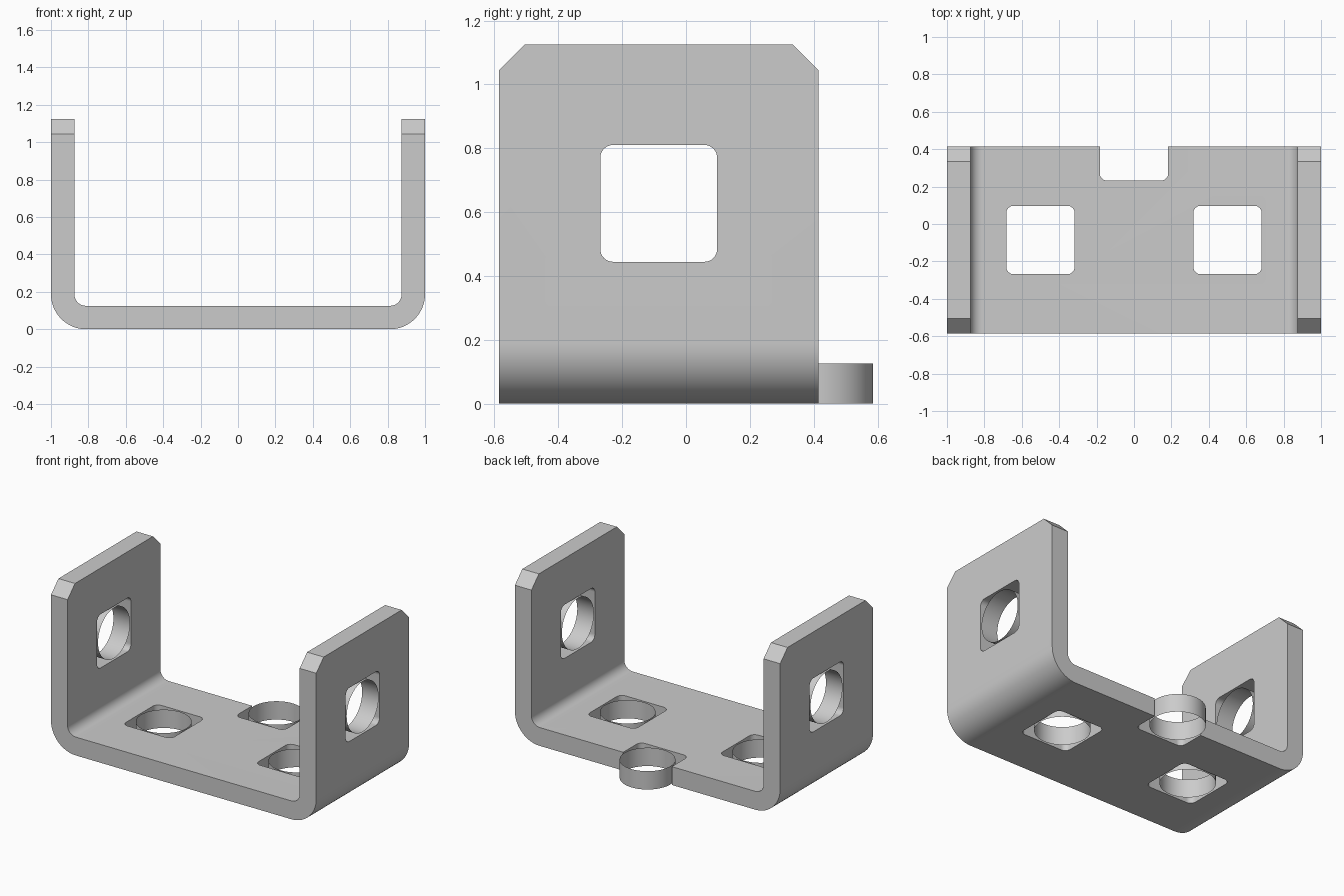
import bpy, bmesh, math
from mathutils import Matrix, Vector

if "Cube" in bpy.data.objects:
    bpy.data.objects.remove(bpy.data.objects["Cube"])

Y0, Y1 = -0.5855, 0.4145          # plate front and back edges
YC = (Y0 + Y1) / 2
T, H = 0.125, 1.125               # sheet thickness, wall height
HALF, TUBE_R = 0.183, 0.172       # square hole half size, tube radius


def arc(cx, cy, r, a0, a1, n):
    return [(cx + r * math.cos(math.radians(a0 + (a1 - a0) * i / n)),
             cy + r * math.sin(math.radians(a0 + (a1 - a0) * i / n))) for i in range(n + 1)]


def to_object(bm, name):
    mesh = bpy.data.meshes.new(name)
    bm.to_mesh(mesh)
    bm.free()
    ob = bpy.data.objects.new(name, mesh)
    bpy.context.collection.objects.link(ob)
    return ob


def prism(bm, points, direction):
    face = bm.faces.new([bm.verts.new(p) for p in points])
    ext = bmesh.ops.extrude_face_region(bm, geom=[face])
    verts = [v for v in ext["geom"] if isinstance(v, bmesh.types.BMVert)]
    bmesh.ops.translate(bm, verts=verts, vec=direction)
    bmesh.ops.recalc_face_normals(bm, faces=bm.faces[:])


def shade(ob):
    bpy.ops.object.select_all(action='DESELECT')
    ob.select_set(True)
    bpy.context.view_layer.objects.active = ob
    bpy.ops.object.shade_smooth_by_angle(angle=math.radians(30))


# Bent U-shaped sheet: right half of the profile, then mirrored
R, r = 0.1875, 0.0625
outer = [(1, H)] + arc(1 - R, R, R, 0, -90, 16)
inner = arc(1 - T - r, T + r, r, -90, 0, 12) + [(1 - T, H)]
right = inner + outer
left = [(-x, z) for x, z in reversed(right)]
bm = bmesh.new()
prism(bm, [(x, Y0, z) for x, z in right + left], Vector((0, Y1 - Y0, 0)))
# Chamfered top corners of the walls
corners = [e for e in bm.edges
           if all(abs(v.co.z - H) < 1e-5 for v in e.verts)
           and abs(e.verts[0].co.y - e.verts[1].co.y) < 1e-5]
bmesh.ops.bevel(bm, geom=corners, offset=0.08, offset_type='OFFSET',
                segments=1, profile=0.5, affect='EDGES')
bracket = to_object(bm, "bracket")

# Hole positions: centre and rotation (walls point along x)
turn = Matrix.Rotation(math.radians(90), 4, 'Y')
holes = []
for s in (-1, 1):
    holes.append(("base_hole", Matrix.Translation((s * 0.5, YC, T / 2))))
    holes.append(("wall_hole", Matrix.Translation((s * (1 - T / 2), YC, 0.627)) @ turn))
holes.append(("edge_notch", Matrix.Translation((0, Y1, T / 2))))

for name, matrix in holes:
    # Rounded square cutter
    c, k = HALF - 0.04, 0.04
    pts = (arc(c, c, k, 0, 90, 8) + arc(-c, c, k, 90, 180, 8)
           + arc(-c, -c, k, 180, 270, 8) + arc(c, -c, k, 270, 360, 8))
    bm = bmesh.new()
    prism(bm, [(x, y, -0.1) for x, y in pts], Vector((0, 0, 0.2)))
    bm.transform(matrix)
    cutter = to_object(bm, name + "_cutter")
    cutter.hide_render = True
    mod = bracket.modifiers.new("cut", 'BOOLEAN')
    mod.operation, mod.solver, mod.object = 'DIFFERENCE', 'EXACT', cutter
    bpy.context.view_layer.objects.active = bracket
    bpy.ops.object.modifier_apply(modifier=mod.name)
    bpy.data.objects.remove(cutter)

    # Thin open sleeve standing in the hole
    bm = bmesh.new()
    bmesh.ops.create_cone(bm, cap_ends=False, segments=64, radius1=TUBE_R,
                          radius2=TUBE_R, depth=T)
    bm.transform(matrix)
    shade(to_object(bm, name + "_sleeve"))

shade(bracket)
